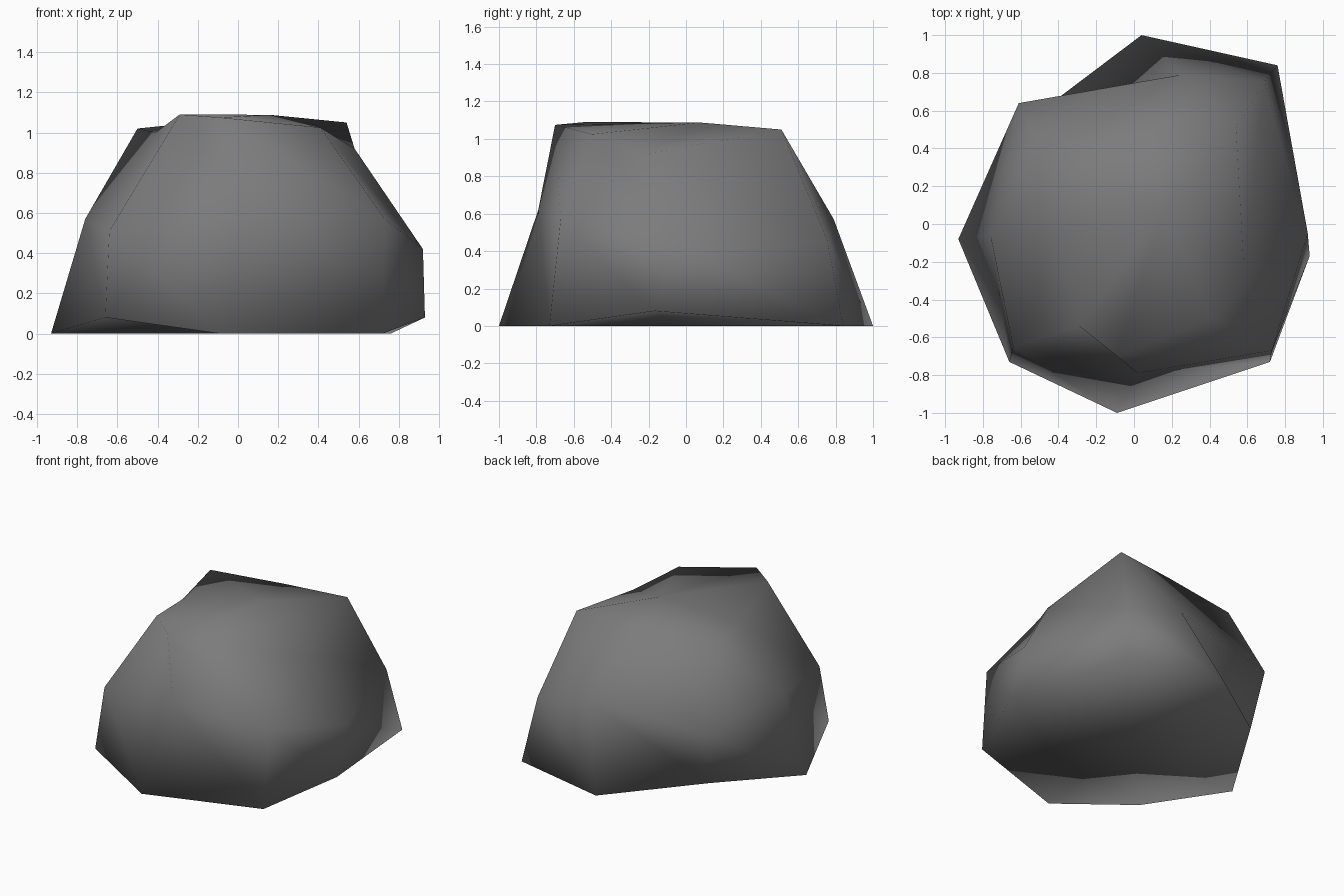
import bpy, bmesh

if "Cube" in bpy.data.objects:
    bpy.data.objects.remove(bpy.data.objects["Cube"])

# Boulder: a rough 8-sided, 4-band sphere; rings run counter-clockwise from back right
rings = [
    # base ring
    [(.76, .84, 0), (.04, 1, 0), (-.57, .54, .08), (-.93, -.08, 0),
     (-.66, -.73, .08), (-.09, -1, 0), (.72, -.73, 0), (.93, -.17, .08)],
    # widest middle ring
    [(.69, .755, .46), (.25, .79, .57), (-.61, .64, .49), (-.76, -.06, .57),
     (-.64, -.65, .51), (.02, -.79, .62), (.73, -.67, .57), (.92, -.05, .42)],
    # shoulder ring
    [(.54, .51, 1.05), (.07, .46, 1.04), (-.5, .39, 1.02), (-.41, -.04, 1.0),
     (-.29, -.54, 1.09), (-.09, -.7, 1.075), (.41, -.5, 1.025), (.58, -.21, .92)],
]

bm = bmesh.new()
loops = [[bm.verts.new(p) for p in ring] for ring in rings]
bottom = bm.verts.new((0, 0, 0))
top = bm.verts.new((.16, .07, 1.088))

for i in range(8):
    j = (i + 1) % 8
    # side bands, all split along the same diagonal
    for low, high in zip(loops, loops[1:]):
        bm.faces.new((low[i], low[j], high[i]))
        bm.faces.new((low[j], high[j], high[i]))
    # bottom and top fans
    bm.faces.new((bottom, loops[0][j], loops[0][i]))
    bm.faces.new((top, loops[2][i], loops[2][j]))

for f in bm.faces:
    f.smooth = True

mesh = bpy.data.meshes.new("boulder")
bm.to_mesh(mesh)
bm.free()

# One stone grey
stone = bpy.data.materials.new("stone grey")
stone.diffuse_color = (.2, .2, .2, 1)
stone.use_nodes = True
stone.node_tree.nodes["Principled BSDF"].inputs["Base Color"].default_value = stone.diffuse_color
mesh.materials.append(stone)

boulder = bpy.data.objects.new("boulder", mesh)
bpy.context.collection.objects.link(boulder)
